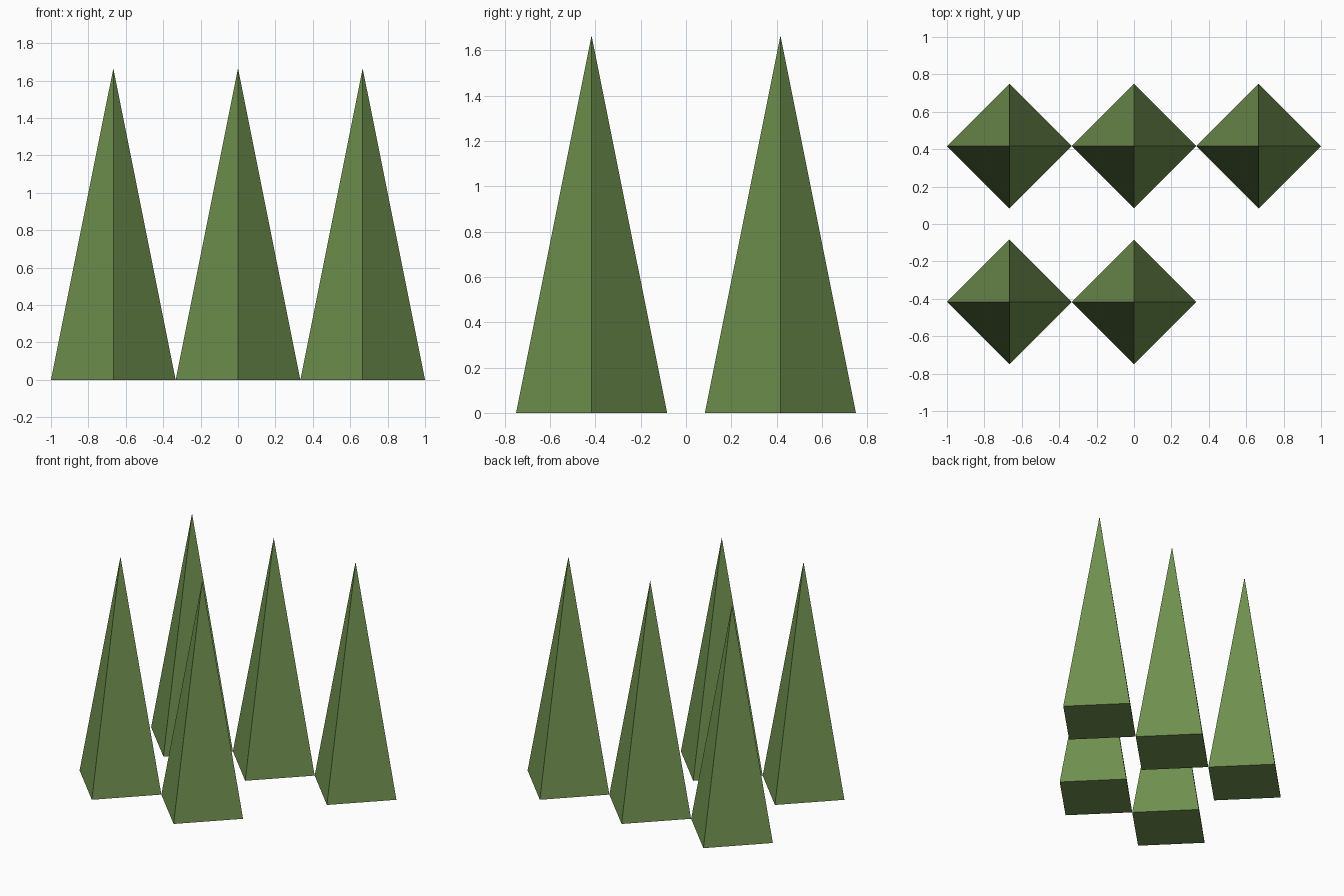
import bpy

if "Cube" in bpy.data.objects:
    bpy.data.objects.remove(bpy.data.objects["Cube"])

RADIUS, HEIGHT = 1 / 3, 1.665

# Foliage colour
green = bpy.data.materials.new("foliage_green")
green.diffuse_color = (0.16, 0.28, 0.078, 1)
green.use_nodes = True
green.node_tree.nodes["Principled BSDF"].inputs["Base Color"].default_value = green.diffuse_color


def add_tree(name, x, y):
    """Four-sided low-poly conifer with corners on the x and y axes."""
    bpy.ops.mesh.primitive_cone_add(vertices=4, radius1=RADIUS, radius2=0,
                                    depth=HEIGHT, end_fill_type='NGON',
                                    location=(x, y, HEIGHT / 2))
    tree = bpy.context.object
    tree.name = name
    tree.data.materials.append(green)


# Back row of three trees, front row of two
for row, y, count in (("back", 0.4167, 3), ("front", -0.4167, 2)):
    for i in range(count):
        add_tree(f"{row}_tree_{i + 1}", (i - 1) * 2 * RADIUS, y)
